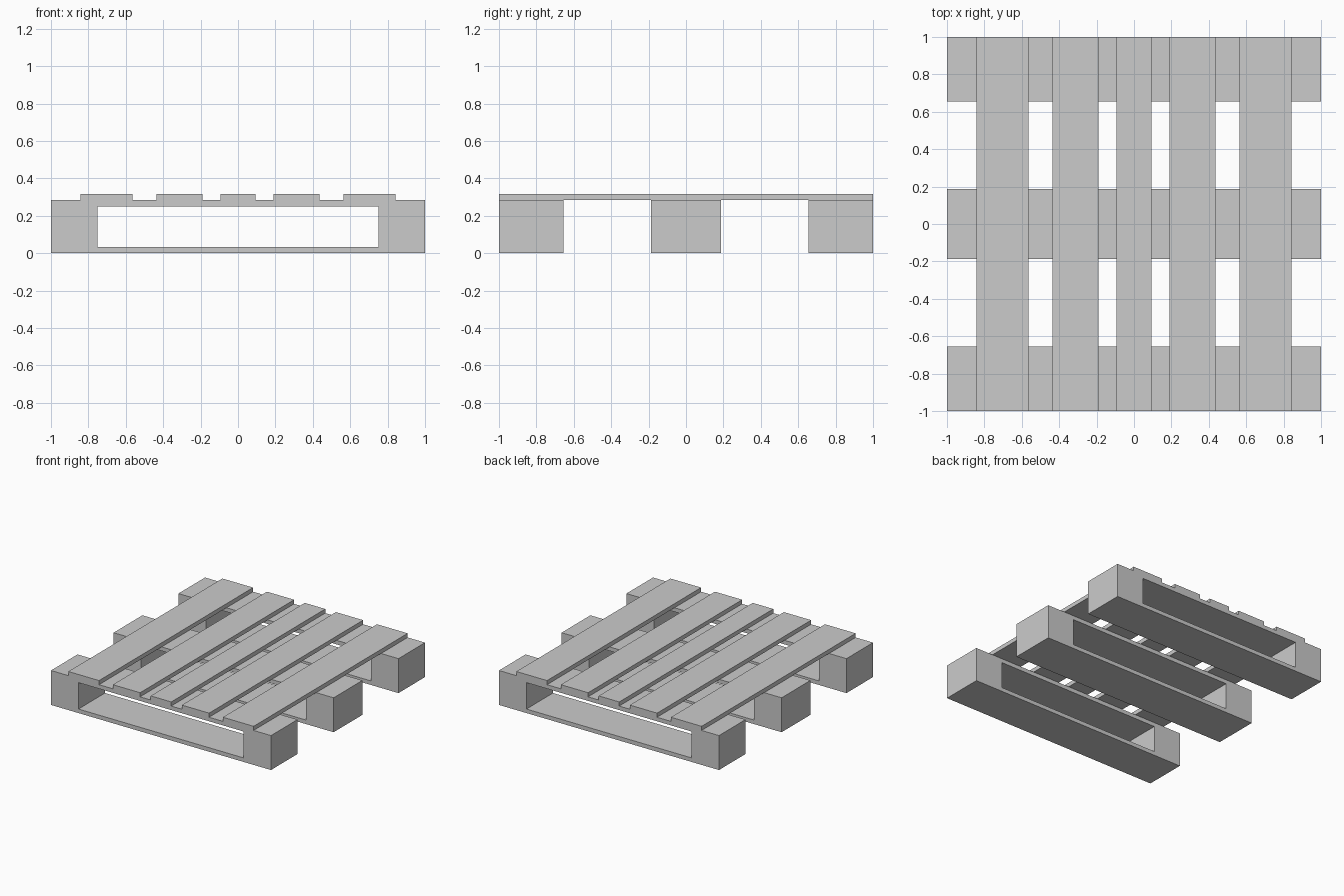
import bpy
import bmesh
from mathutils import Vector

cube = bpy.data.objects.get("Cube")
if cube:
    bpy.data.objects.remove(cube, do_unlink=True)

DECK_Z, TOP_Z = 0.283, 0.317

grey = bpy.data.materials.new("plain grey")
grey.use_nodes = True
grey.diffuse_color = (0.6, 0.6, 0.6, 1)
bsdf = next(n for n in grey.node_tree.nodes if n.type == "BSDF_PRINCIPLED")
bsdf.inputs["Base Color"].default_value = grey.diffuse_color


def finish(name, bm):
    bmesh.ops.recalc_face_normals(bm, faces=bm.faces[:])
    mesh = bpy.data.meshes.new(name)
    bm.to_mesh(mesh)
    bm.free()
    mesh.materials.append(grey)
    obj = bpy.data.objects.new(name, mesh)
    bpy.context.collection.objects.link(obj)


def extrude_back(bm, depth):
    geom = bmesh.ops.extrude_face_region(bm, geom=bm.faces[:])["geom"]
    verts = [g for g in geom if isinstance(g, bmesh.types.BMVert)]
    bmesh.ops.translate(bm, verts=verts, vec=Vector((0, depth, 0)))


def rectangle(bm, x0, x1, z0, z1, y):
    corners = ((x0, z0), (x1, z0), (x1, z1), (x0, z1))
    return [bm.verts.new((x, y, z)) for x, z in corners]


def runner(name, y0, y1):
    # Beam with a long rectangular fork opening
    bm = bmesh.new()
    outer = rectangle(bm, -1, 1, 0, DECK_Z, y0)
    inner = rectangle(bm, -0.75, 0.75, 0.033, 0.25, y0)
    for i in range(4):
        j = (i + 1) % 4
        bm.faces.new((outer[i], outer[j], inner[j], inner[i]))
    extrude_back(bm, y1 - y0)
    finish(name, bm)


def slat(name, x0, x1):
    # Deck board running front to back
    bm = bmesh.new()
    bm.faces.new(rectangle(bm, x0, x1, DECK_Z, TOP_Z, -1))
    extrude_back(bm, 2)
    finish(name, bm)


# Three runners across the width
runner("front_runner", -1, -0.655)
runner("middle_runner", -0.187, 0.187)
runner("back_runner", 0.655, 1)

# Five deck slats, mirrored about the centre
slat("centre_slat", -0.093, 0.093)
for side, s in (("left", 1), ("right", -1)):
    slat(side + "_inner_slat", s * 0.19, s * 0.437)
    slat(side + "_outer_slat", s * 0.563, s * 0.842)
